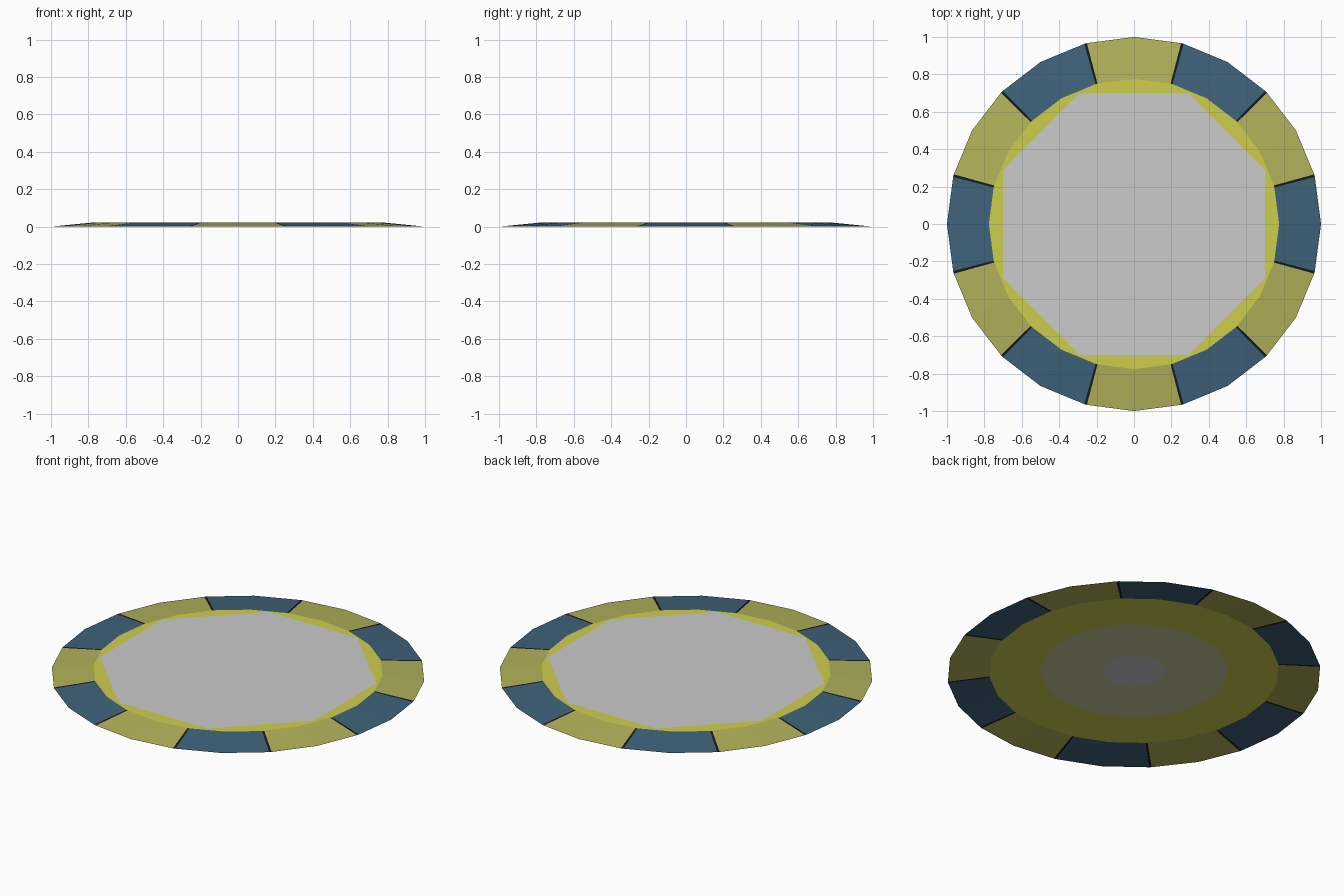
import bpy, math

if "Cube" in bpy.data.objects:
    bpy.data.objects.remove(bpy.data.objects["Cube"])

def material(name, rgb):
    # rgb given as sRGB 0-255, stored as linear
    def lin(c):
        c /= 255
        return c / 12.92 if c <= 0.04045 else ((c + 0.055) / 1.055) ** 2.4
    m = bpy.data.materials.new(name)
    m.diffuse_color = (*[lin(c) for c in rgb], 1)
    m.use_nodes = True
    m.node_tree.nodes["Principled BSDF"].inputs["Base Color"].default_value = m.diffuse_color
    return m

BRIGHT = material("bright yellow", (206, 206, 78))
OLIVE = material("dull yellow", (178, 178, 90))
BLUE = material("slate blue", (63, 98, 122))
BLACK = material("near black", (22, 27, 32))
GREY = material("light grey", (203, 203, 203))
KHAKI = material("pale khaki", (202, 202, 158))
LILAC = material("pale lilac grey", (202, 202, 208))

R_OUT, R_IN, Z_TOP = 1.0, 0.776, 0.022

def add_mesh(name, verts, faces, mats, indices=None):
    me = bpy.data.meshes.new(name)
    me.from_pydata(verts, [], faces)
    for m in mats:
        me.materials.append(m)
    if indices:
        me.polygons.foreach_set("material_index", indices)
    me.update()
    ob = bpy.data.objects.new(name, me)
    bpy.context.collection.objects.link(ob)
    return ob

def polar(r, deg, z):
    a = math.radians(deg)
    return (r * math.cos(a), r * math.sin(a), z)

def disc(name, radius, sides, z, mat, start=0, down=False):
    verts = [polar(radius, start + 360 * i / sides, z) for i in range(sides)]
    face = list(range(sides))
    add_mesh(name, verts, [face[::-1] if down else face], [mat])

# Sloping rim: 12 alternating panels, each two facets, split by thin dark gaps
GAP = 0.4
angles, colours = [], []
for k in range(12):
    mid = 30 * k
    angles += [mid - 15 + GAP, mid, mid + 15 - GAP]
    c = 0 if k % 2 == 0 else 1
    colours += [c, c, 2]
n = len(angles)

def rim_radius(r, deg):
    # keep points on the straight sides of the 24-sided outline
    off = (deg % 15) - 7.5
    return r * math.cos(math.radians(7.5)) / math.cos(math.radians(off))

verts = []
for a in angles:
    verts += [polar(rim_radius(R_OUT, a), a, 0), polar(rim_radius(R_IN, a), a, Z_TOP)]
faces = []
for i in range(n):
    j = (i + 1) % n
    faces.append((2 * i, 2 * j, 2 * j + 1, 2 * i + 1))
add_mesh("rim", verts, faces, [BLUE, OLIVE, BLACK], colours)

# Flat centre, with the octagonal plate on top
disc("centre_disc", R_IN, 24, Z_TOP, BRIGHT)
disc("octagon_plate", 0.7 / math.cos(math.radians(22.5)), 8, 0.025, GREY, start=22.5)

# Concentric discs on the underside
disc("underside_disc", 0.5, 64, Z_TOP - 0.001, KHAKI, down=True)
disc("underside_hub", 0.165, 48, Z_TOP - 0.002, LILAC, down=True)
